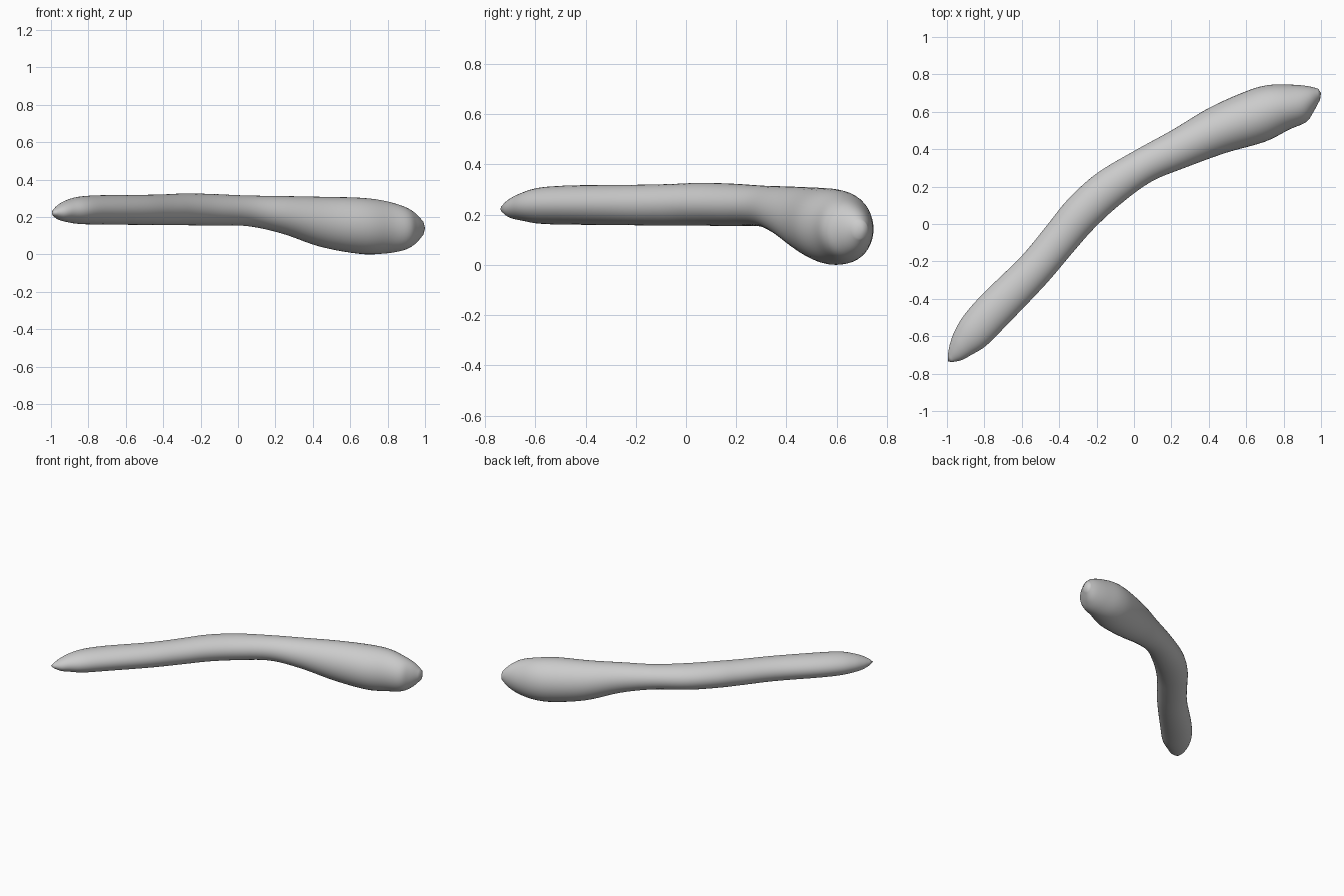
import bpy
import bmesh
from math import cos, sin, pi
from mathutils import Vector

if "Cube" in bpy.data.objects:
    bpy.data.objects.remove(bpy.data.objects["Cube"], do_unlink=True)

SIDES = 40   # points around each ring
STEPS = 5    # rings between neighbouring stations

# Stations along the bent club:
# back edge x, y, front edge x, y, then top and bottom height
stations = [
    (-.995, -.70, -.97, -.738, .24, .205),
    (-.985, -.645, -.92, -.727, .265, .185),
    (-.96, -.575, -.87, -.70, .288, .174),
    (-.91, -.49, -.79, -.65, .308, .163),
    (-.81, -.375, -.68, -.54, .316, .16),
    (-.60, -.17, -.47, -.32, .318, .158),
    (-.46, .0, -.33, -.155, .321, .156),
    (-.35, .135, -.215, -.025, .326, .156),
    (-.20, .27, -.08, .10, .323, .154),
    (.0, .39, .09, .225, .315, .152),
    (.20, .50, .27, .30, .312, .112),
    (.40, .62, .49, .38, .308, .04),
    (.60, .71, .70, .44, .303, .003),
    (.72, .743, .83, .505, .288, .004),
    (.84, .745, .92, .545, .258, .021),
    (.93, .737, .96, .60, .222, .055),
    (.985, .723, .995, .665, .175, .105),
]


def spline(a, b, c, d, t):
    """Smooth blend from b to c, guided by the stations on each side."""
    return [q + t / 2 * (r - p + t * (2 * p - 5 * q + 4 * r - s
            + t * (3 * (q - r) + s - p))) for p, q, r, s in zip(a, b, c, d)]


def smooth_stations(rows):
    padded = [rows[0]] + rows + [rows[-1]]
    out = []
    for i in range(len(rows) - 1):
        out += [spline(*padded[i:i + 4], k / STEPS) for k in range(STEPS)]
    return out + [rows[-1]]


def add_ring(bm, row):
    """Upright oval ring spanning the two edges and the two heights."""
    bx, by, fx, fy, top, bottom = row
    middle = Vector(((bx + fx) / 2, (by + fy) / 2, (top + bottom) / 2))
    across = Vector(((fx - bx) / 2, (fy - by) / 2, 0))
    up = Vector((0, 0, (top - bottom) / 2))
    angles = [2 * pi * k / SIDES for k in range(SIDES)]
    return [bm.verts.new(middle + across * cos(a) + up * sin(a))
            for a in angles]


def close_end(bm, ring, tip):
    point = bm.verts.new(tip)
    for k in range(SIDES):
        bm.faces.new((ring[k], ring[(k + 1) % SIDES], point))


# Single smooth skin, from the narrow tail to the swollen head
bm = bmesh.new()
rings = [add_ring(bm, row) for row in smooth_stations(stations)]
for ring, following in zip(rings, rings[1:]):
    for k in range(SIDES):
        n = (k + 1) % SIDES
        bm.faces.new((ring[k], ring[n], following[n], following[k]))
close_end(bm, rings[0], (-.995, -.735, .222))
close_end(bm, rings[-1], (1, .70, .14))
bmesh.ops.recalc_face_normals(bm, faces=bm.faces)

mesh = bpy.data.meshes.new("bent_club")
bm.to_mesh(mesh)
bm.free()
club = bpy.data.objects.new("bent_club", mesh)
bpy.context.collection.objects.link(club)

# Plain grey surface
grey = bpy.data.materials.new("plain_grey")
grey.use_nodes = True
colour = (.6, .6, .6, 1)
grey.diffuse_color = colour
grey.node_tree.nodes["Principled BSDF"].inputs["Base Color"].default_value = colour
mesh.materials.append(grey)

for obj in bpy.context.selected_objects:
    obj.select_set(False)
club.select_set(True)
bpy.context.view_layer.objects.active = club
bpy.ops.object.shade_smooth()
